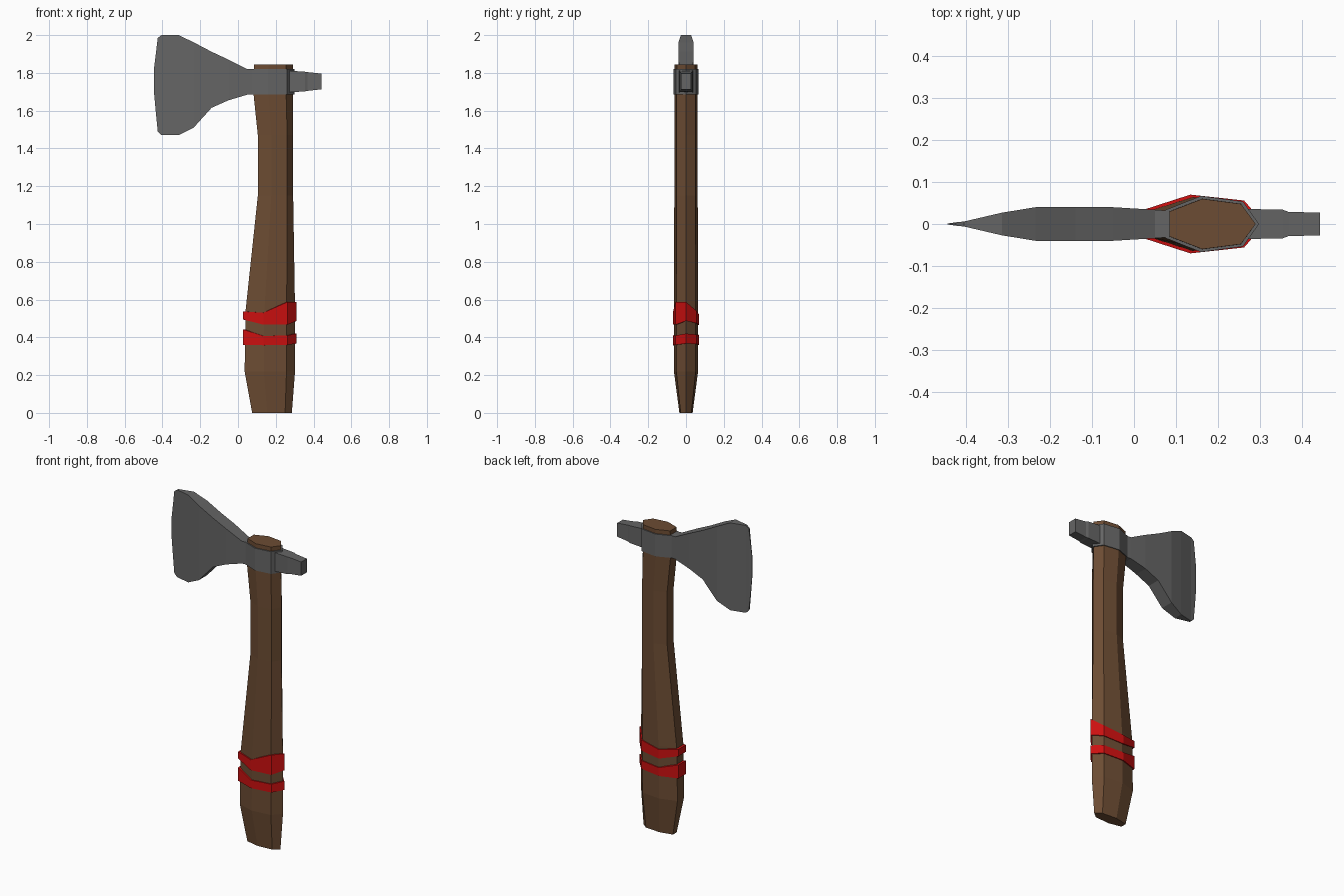
import bpy
import bmesh

if "Cube" in bpy.data.objects:
    bpy.data.objects.remove(bpy.data.objects["Cube"])


def material(name, color):
    m = bpy.data.materials.new(name)
    m.diffuse_color = (*color, 1)
    m.use_nodes = True
    m.node_tree.nodes["Principled BSDF"].inputs["Base Color"].default_value = m.diffuse_color
    return m


def loft(name, sections, mat=None, wrap=False):
    """Skin a row of equal-length cross-sections, capped or wrapped into a ring."""
    bm = bmesh.new()
    rings = [[bm.verts.new(p) for p in s] for s in sections]
    n = len(rings[0])
    pairs = list(zip(rings, rings[1:]))
    if wrap:
        pairs.append((rings[-1], rings[0]))
    else:
        bm.faces.new(rings[0])
        bm.faces.new(rings[-1])
    for a, b in pairs:
        for i in range(n):
            j = (i + 1) % n
            bm.faces.new((a[i], a[j], b[j], b[i]))
    bmesh.ops.recalc_face_normals(bm, faces=bm.faces)
    me = bpy.data.meshes.new(name)
    bm.to_mesh(me)
    bm.free()
    ob = bpy.data.objects.new(name, me)
    bpy.context.collection.objects.link(ob)
    if mat:
        me.materials.append(mat)
    return ob


# Seven-sided grip outline: (fraction of depth, fraction of half width)
OUTLINE = [(0, -.5), (.38, -1), (.83, -.8), (1, 0), (.83, .8), (.38, 1), (0, .5)]


def outline(x0, x1, hy):
    return [(x0 + (x1 - x0) * t, hy * w) for t, w in OUTLINE]


def sleeve(name, outer, inner, low, high, mat=None):
    """Ring around the handle with its own lower and upper height per corner."""
    secs = []
    for (ox, oy), (ix, iy), lo, hi in zip(outline(*outer), outline(*inner), low, high):
        secs.append([(ox, oy, lo), (ox, oy, hi), (ix, iy, hi), (ix, iy, lo)])
    return loft(name, secs, mat, wrap=True)


def bars(name, stations):
    """Rectangular sections along x: (x, bottom, top, half width)."""
    return loft(name, [[(x, -h, lo), (x, h, lo), (x, h, hi), (x, -h, hi)]
                       for x, lo, hi, h in stations])


wood = material("wood", (0.15, 0.072, 0.033))
red = material("red_wrap", (0.6, 0.005, 0.005))
steel = material("steel", (0.13, 0.13, 0.13))

# Handle
levels = [(0, .075, .285, .035), (.22, .035, .302, .064), (.54, .04, .302, .064),
          (1.15, .105, .292, .062), (1.47, .105, .292, .062), (1.69, .082, .29, .062),
          (1.845, .085, .29, .06)]
loft("handle", [[(x, y, z) for x, y in outline(x0, x1, hy)]
                for z, x0, x1, hy in levels], wood)

# Cloth wraps
grip_out, grip_in = (.026, .311, .07), (.045, .295, .058)
sleeve("upper_wrap", grip_out, grip_in,
       [.495, .467, .467, .487, .475, .465, .495],
       [.537, .53, .587, .587, .54, .52, .537], red)
sleeve("lower_wrap", grip_out, grip_in,
       [.36, .358, .36, .367, .365, .36, .36],
       [.442, .407, .41, .42, .415, .41, .442], red)

# Steel head: collar, blade and poll
head = [
    sleeve("head_collar", (.075, .298, .067), (.095, .28, .055),
           [1.685] * 7, [1.82] * 7),
    bars("blade", [(.09, 1.685, 1.82, .031), (.05, 1.685, 1.82, .034),
                   (-.05, 1.655, 1.87, .04), (-.14, 1.615, 1.912, .04),
                   (-.235, 1.51, 1.962, .04), (-.315, 1.47, 2.0, .027),
                   (-.405, 1.47, 2.0, .006), (-.425, 1.49, 1.985, .004),
                   (-.435, 1.59, 1.9, .0025), (-.445, 1.7, 1.82, .001)]),
    bars("poll", [(.265, 1.697, 1.812, .036), (.355, 1.702, 1.806, .034),
                  (.368, 1.705, 1.804, .029), (.443, 1.713, 1.796, .027)]),
]
for ob in head:
    ob.data.materials.append(steel)
